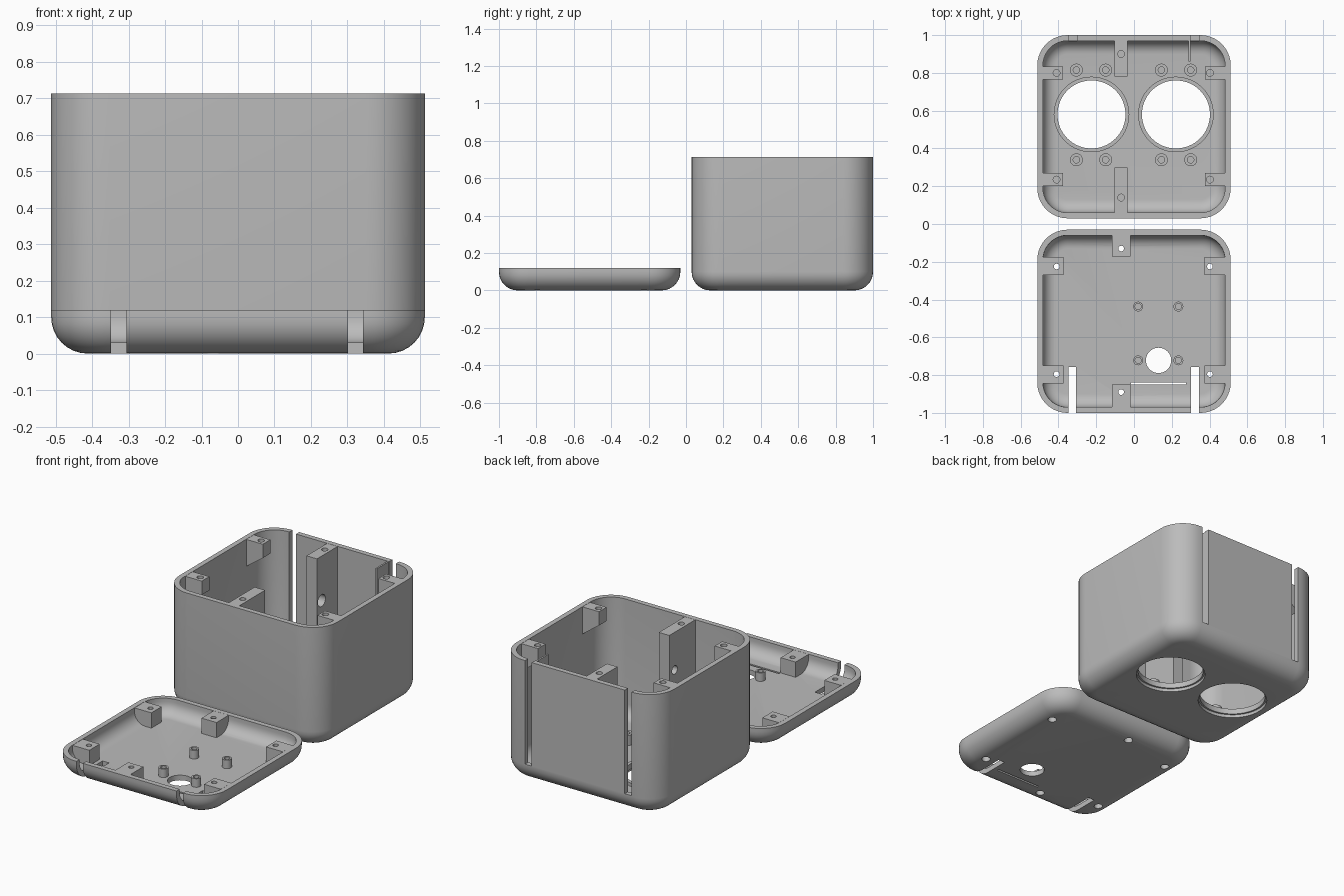
import bpy, bmesh, math
from mathutils import Vector

if "Cube" in bpy.data.objects:
    bpy.data.objects.remove(bpy.data.objects["Cube"])

grey = bpy.data.materials.new("plain grey")
grey.diffuse_color = (0.5, 0.5, 0.5, 1)
grey.use_nodes = True
grey.node_tree.nodes["Principled BSDF"].inputs["Base Color"].default_value = grey.diffuse_color


def finish(name, bm, smooth=True):
    bmesh.ops.recalc_face_normals(bm, faces=bm.faces)
    me = bpy.data.meshes.new(name)
    bm.to_mesh(me)
    bm.free()
    ob = bpy.data.objects.new(name, me)
    bpy.context.collection.objects.link(ob)
    me.materials.append(grey)
    return ob


def add_box(bm, x0, x1, y0, y1, z0, z1):
    vs = bmesh.ops.create_cube(bm, size=1)["verts"]
    for v in vs:
        v.co = ((x0 + x1) / 2 + v.co.x * (x1 - x0),
                (y0 + y1) / 2 + v.co.y * (y1 - y0),
                (z0 + z1) / 2 + v.co.z * (z1 - z0))


def add_prism_y(bm, prof, y0, y1):
    """Extrude an xz outline along y."""
    a = [bm.verts.new((x, y0, z)) for x, z in prof]
    b = [bm.verts.new((x, y1, z)) for x, z in prof]
    n = len(prof)
    bm.faces.new(a)
    bm.faces.new(b[::-1])
    for i in range(n):
        bm.faces.new((a[i], b[i], b[(i + 1) % n], a[(i + 1) % n]))


def add_lathe(bm, cx, cy, prof, seg=24, tube=False):
    """Revolve (radius, z) pairs; tube closes the loop, otherwise ends are capped."""
    rings = [[bm.verts.new((cx + r * math.cos(2 * math.pi * i / seg),
                            cy + r * math.sin(2 * math.pi * i / seg), z))
              for i in range(seg)] for r, z in prof]
    pairs = list(zip(rings, rings[1:]))
    if tube:
        pairs.append((rings[-1], rings[0]))
    else:
        bm.faces.new(rings[0])
        bm.faces.new(rings[-1][::-1])
    for a, b in pairs:
        for i in range(seg):
            j = (i + 1) % seg
            bm.faces.new((a[i], a[j], b[j], b[i]))


def standoffs(name, spots, r, hole, z0, z1, seg=24):
    bm = bmesh.new()
    for x, y in spots:
        add_lathe(bm, x, y, [(hole, z0), (r, z0), (r, z1), (hole, z1)], seg, True)
    return finish(name, bm)


def tray(name, cy, h, hx=0.512, hy=0.485, rad=0.16, fil=0.1, t=0.03, n=10):
    """Open rounded tray: outer fillet, rim, inner wall, inner fillet."""
    fi = fil - t
    ang = [math.pi / 2 * i / 8 for i in range(9)]
    prof = [(fil - fil * math.sin(a), fil - fil * math.cos(a)) for a in ang]
    prof += [(0, h), (t, h)]
    prof += [(t + fi - fi * math.sin(a), t + fi - fi * math.cos(a)) for a in ang[::-1]]
    bm = bmesh.new()
    rings = []
    for d, z in prof:
        ring = []
        for q, (sx, sy) in enumerate([(1, 1), (-1, 1), (-1, -1), (1, -1)]):
            for i in range(n + 1):
                a = math.pi / 2 * (q + i / n)
                ring.append(bm.verts.new((sx * (hx - rad) + (rad - d) * math.cos(a),
                                          cy + sy * (hy - rad) + (rad - d) * math.sin(a), z)))
        rings.append(ring)
    for a, b in zip(rings, rings[1:]):
        for i in range(len(a)):
            j = (i + 1) % len(a)
            bm.faces.new((a[i], a[j], b[j], b[i]))
    bm.faces.new(rings[0])
    bm.faces.new(rings[-1])
    return finish(name, bm)


def cut(ob, cutter):
    m = ob.modifiers.new("cut", "BOOLEAN")
    m.operation, m.solver, m.object = "DIFFERENCE", "EXACT", cutter
    cutter.hide_render = True
    cutter.hide_set(True)


# ---- Deep case ----
case = tray("case_shell", 0.515, 0.712)
LENS = [(-0.225, 0.58), (0.222, 0.58)]

# round openings with a step, and the two slots in the back wall
bm = bmesh.new()
for x, y in LENS:
    add_lathe(bm, x, y, [(0.19, -0.1), (0.19, 0.018), (0.18, 0.018), (0.18, 0.1)], 64)
for x in (-0.325, 0.322):
    add_box(bm, x - 0.022, x + 0.022, 0.93, 1.1, 0.105, 0.8)
cut(case, finish("case_openings_cutter", bm))

standoffs("lens_collars", LENS, 0.2, 0.18, 0.029, 0.05, 64)
standoffs("case_standoffs", [(x, y) for x in (-0.305, -0.15, 0.145, 0.3)
                             for y in (0.34, 0.815)], 0.034, 0.017, 0.029, 0.09)

# full-height screw posts and the sloped corner bosses
bm = bmesh.new()
add_box(bm, -0.102, -0.034, 0.78, 0.971, 0.03, 0.711)
add_box(bm, -0.102, -0.034, 0.059, 0.3, 0.03, 0.711)
posts = finish("case_posts", bm)
bm = bmesh.new()
for s in (-1, 1):
    for y in (0.235, 0.8):
        add_prism_y(bm, [(s * 0.375, 0.711), (s * 0.485, 0.711),
                         (s * 0.485, 0.55), (s * 0.375, 0.63)], y - 0.035, y + 0.035)
bosses = finish("case_corner_bosses", bm)

# screw holes and cross holes
bm = bmesh.new()
for x, y in [(-0.41, 0.235), (0.402, 0.235), (-0.41, 0.8), (0.402, 0.8),
             (-0.068, 0.14), (-0.068, 0.9)]:
    add_lathe(bm, x, y, [(0.018, 0.645), (0.018, 0.8)], 20)
for y, z, r in ((0.823, 0.45, 0.035), (0.25, 0.49, 0.025)):
    k = len(bm.verts)
    add_lathe(bm, 0, 0, [(r, -0.1), (r, 0.1)], 24)
    bm.verts.ensure_lookup_table()
    for v in bm.verts[k:]:
        v.co = Vector((-0.068 + v.co.z, y + v.co.y, z + v.co.x))
holes = finish("case_holes_cutter", bm)
cut(posts, holes)
cut(bosses, holes)

# thin rib beside the right slot
bm = bmesh.new()
add_box(bm, 0.288, 0.298, 0.86, 0.971, 0.03, 0.711)
finish("slot_rib", bm)

# ---- Shallow lid ----
lid = tray("lid_shell", -0.515, 0.12)
bm = bmesh.new()
for s in (-1, 1):
    for y in (-0.223, -0.797):
        add_box(bm, s * 0.372, s * 0.481, y - 0.048, y + 0.048, 0.03, 0.1195)
add_box(bm, -0.116, -0.019, -0.172, -0.059, 0.03, 0.1195)
add_box(bm, -0.116, -0.019, -0.971, -0.85, 0.03, 0.1195)
blocks = finish("lid_screw_blocks", bm)

# counterbored screw holes, cable hole, slit and the two edge slots
bm = bmesh.new()
for x, y in [(-0.41, -0.225), (0.402, -0.225), (-0.41, -0.795), (0.402, -0.795),
             (-0.068, -0.13), (-0.068, -0.89)]:
    add_lathe(bm, x, y, [(0.024, -0.1), (0.024, 0.05), (0.015, 0.05), (0.015, 0.2)], 20)
add_lathe(bm, 0.13, -0.722, [(0.067, -0.1), (0.067, 0.2)], 40)
add_box(bm, -0.015, 0.275, -0.85, -0.838, -0.1, 0.2)
for x in (-0.327, 0.322):
    add_box(bm, x - 0.021, x + 0.021, -1.1, -0.757, -0.1, 0.2)
lid_cut = finish("lid_openings_cutter", bm)
cut(lid, lid_cut)
cut(blocks, lid_cut)

standoffs("lid_standoffs", [(x, y) for x in (0.022, 0.235) for y in (-0.437, -0.722)],
          0.026, 0.016, 0.029, 0.08)

# apply the cuts, then smooth the curved faces and keep the edges sharp
bpy.context.view_layer.update()
dg = bpy.context.evaluated_depsgraph_get()
for ob in [case, posts, bosses, lid, blocks]:
    me = bpy.data.meshes.new_from_object(ob.evaluated_get(dg))
    ob.modifiers.clear()
    ob.data = me
for ob in list(bpy.data.objects):
    if ob.hide_render:
        bpy.data.objects.remove(ob)
bpy.ops.object.select_all(action="DESELECT")
for ob in bpy.data.objects:
    ob.select_set(True)
bpy.context.view_layer.objects.active = case
bpy.ops.object.shade_smooth_by_angle(angle=math.radians(30))
